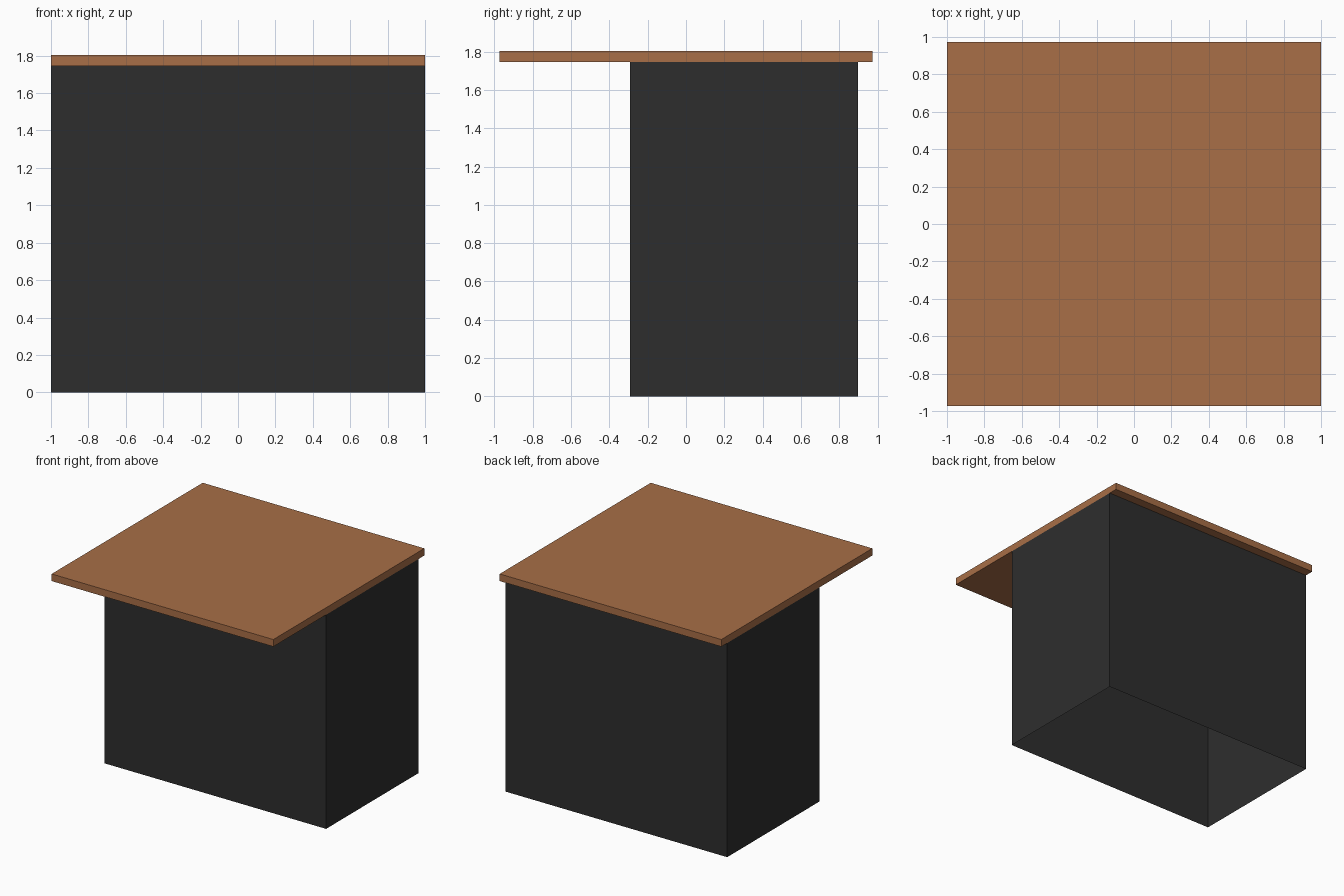
import bpy, bmesh

if "Cube" in bpy.data.objects:
    bpy.data.objects.remove(bpy.data.objects["Cube"])


def material(name, rgb):
    m = bpy.data.materials.new(name)
    m.diffuse_color = (*rgb, 1.0)
    m.use_nodes = True
    m.node_tree.nodes["Principled BSDF"].inputs["Base Color"].default_value = m.diffuse_color
    return m


def box(name, lo, hi, mat, open_ends=False):
    """Box between two corners, optionally without top and bottom."""
    bm = bmesh.new()
    bmesh.ops.create_cube(bm, size=1)
    for v in bm.verts:
        v.co = [lo[i] if v.co[i] < 0 else hi[i] for i in range(3)]
    bm.normal_update()
    if open_ends:
        ends = [f for f in bm.faces if abs(f.normal.z) > 0.5]
        bmesh.ops.delete(bm, geom=ends, context='FACES_ONLY')
    mesh = bpy.data.meshes.new(name)
    bm.to_mesh(mesh)
    bm.free()
    mesh.materials.append(mat)
    obj = bpy.data.objects.new(name, mesh)
    bpy.context.collection.objects.link(obj)
    return obj


wood = material("brown wood", (0.392, 0.156, 0.063))
black = material("dark grey", (0.027, 0.027, 0.027))

# Hollow base: four walls, open underneath
box("counter_base", (-1, -0.293, 0), (1, 0.897, 1.746), black, open_ends=True)

# Overhanging top slab
box("counter_top", (-1, -0.973, 1.746), (1, 0.973, 1.804), wood)
